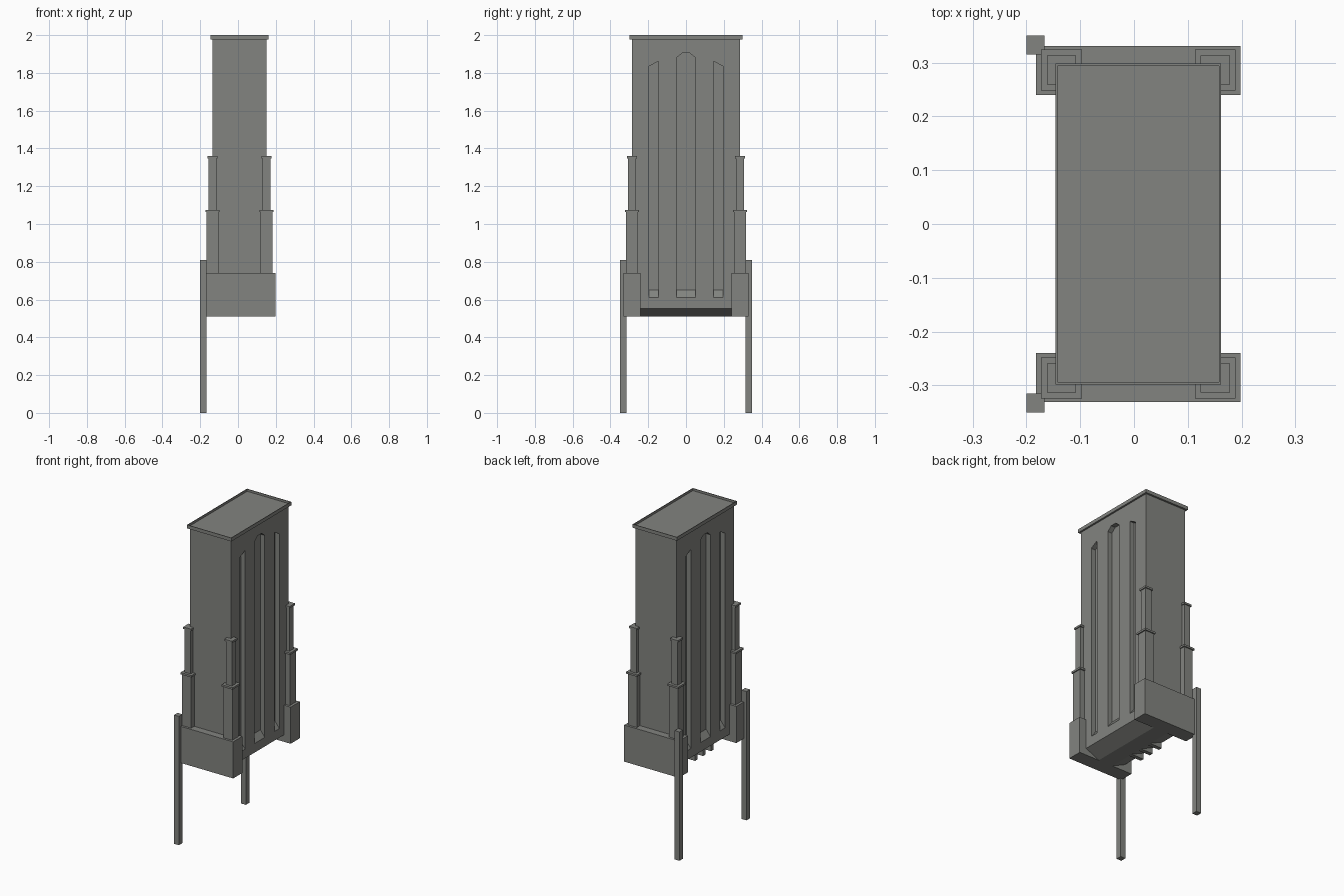
import bpy, bmesh

if "Cube" in bpy.data.objects:
    bpy.data.objects.remove(bpy.data.objects["Cube"])

stone = bpy.data.materials.new("grey_stone")
stone.diffuse_color = (0.225, 0.23, 0.215, 1)
stone.use_nodes = True
stone.node_tree.nodes["Principled BSDF"].inputs["Base Color"].default_value = stone.diffuse_color

CX = 0.008            # tower centre in x
HX, HY = 0.143, 0.286  # tower half sizes


def finish(name, bm):
    bmesh.ops.recalc_face_normals(bm, faces=bm.faces)
    me = bpy.data.meshes.new(name)
    bm.to_mesh(me)
    bm.free()
    me.materials.append(stone)
    ob = bpy.data.objects.new(name, me)
    bpy.context.collection.objects.link(ob)
    return ob


def loft(name, a, b):
    """Closed prism between two matching point loops."""
    bm = bmesh.new()
    va = [bm.verts.new(p) for p in a]
    vb = [bm.verts.new(p) for p in b]
    bm.faces.new(va)
    bm.faces.new(vb[::-1])
    n = len(va)
    for i in range(n):
        j = (i + 1) % n
        bm.faces.new((va[i], vb[i], vb[j], va[j]))
    return finish(name, bm)


def box(name, x0, x1, y0, y1, z0, z1):
    ring = [(x0, y0), (x1, y0), (x1, y1), (x0, y1)]
    return loft(name, [(x, y, z0) for x, y in ring], [(x, y, z1) for x, y in ring])


# tower body: end profile with bevelled underside, extruded along y
half = [(0.05, 0.51), (HX, 0.553), (HX, 1.982)]
prof = [(CX + x, z) for x, z in half] + [(CX - x, z) for x, z in half[::-1]]
tower = loft("tower_body", [(x, -HY, z) for x, z in prof], [(x, HY, z) for x, z in prof])

# tall recesses on both broad sides, with sloping sills and clipped heads
side = [(0.145, 1.86), (0.15, 1.86), (0.195, 1.835)]
heads = [
    [(-0.05, 1.88), (-0.02, 1.905), (0.02, 1.905), (0.05, 1.88)],
    side,
    [(-y, z) for y, z in side[::-1]],
]
for s in (-1, 1):
    for head in heads:
        y0, y1 = head[0][0], head[-1][0]
        xo, xi = CX + s * (HX + 0.01), CX + s * (HX - 0.03)
        outer = [(xo, y0, 0.597)] + [(xo, y, z) for y, z in head] + [(xo, y1, 0.597)]
        inner = [(xi, y0, 0.65)] + [(xi, y, z) for y, z in head] + [(xi, y1, 0.65)]
        cutter = loft("recess_cutter", outer, inner)
        cutter.hide_render = True
        mod = tower.modifiers.new("recess", 'BOOLEAN')
        mod.operation = 'DIFFERENCE'
        mod.solver = 'EXACT'
        mod.object = cutter
        bpy.context.view_layer.objects.active = tower
        bpy.ops.object.modifier_apply(modifier=mod.name)
        bpy.data.objects.remove(cutter)

# roof cornice with a thin raised rim
RX, RY, T = 0.154, 0.298, 0.004
box("roof_slab", CX - RX, CX + RX, -RY, RY, 1.978, 1.986)
for s in (-1, 1):
    xs = sorted((CX + s * RX, CX + s * (RX - T)))
    ys = sorted((s * RY, s * (RY - T)))
    box("roof_rim_side", *xs, -RY, RY, 1.986, 2.0)
    box("roof_rim_end", CX - RX + T, CX + RX - T, *ys, 1.986, 2.0)

# stepped corner buttresses: half width, bottom, top
tiers = [("buttress_lower", 0.031, 0.73, 1.063), ("buttress_ledge", 0.038, 1.063, 1.075),
         ("buttress_upper", 0.021, 1.075, 1.348), ("buttress_cap", 0.027, 1.348, 1.36)]
for sy in (-1, 1):
    cy = sy * HY
    for sx in (-1, 1):
        cx = CX + sx * HX
        for name, h, z0, z1 in tiers:
            box(name, cx - h, cx + h, cy - h, cy + h, z0, z1)
    # heavy block under each end, and post at the rear corner
    ys = sorted((sy * 0.24, sy * 0.331))
    box("end_block", CX - 0.19, CX + 0.19, *ys, 0.51, 0.74)
    ys = sorted((sy * 0.315, sy * 0.35))
    box("post", -0.2, -0.166, *ys, 0, 0.81)

# small brackets under the rear edge
for y in (-0.08, 0, 0.08):
    box("under_bracket", CX - 0.135, CX - 0.04, y - 0.012, y + 0.012, 0.51, 0.56)
